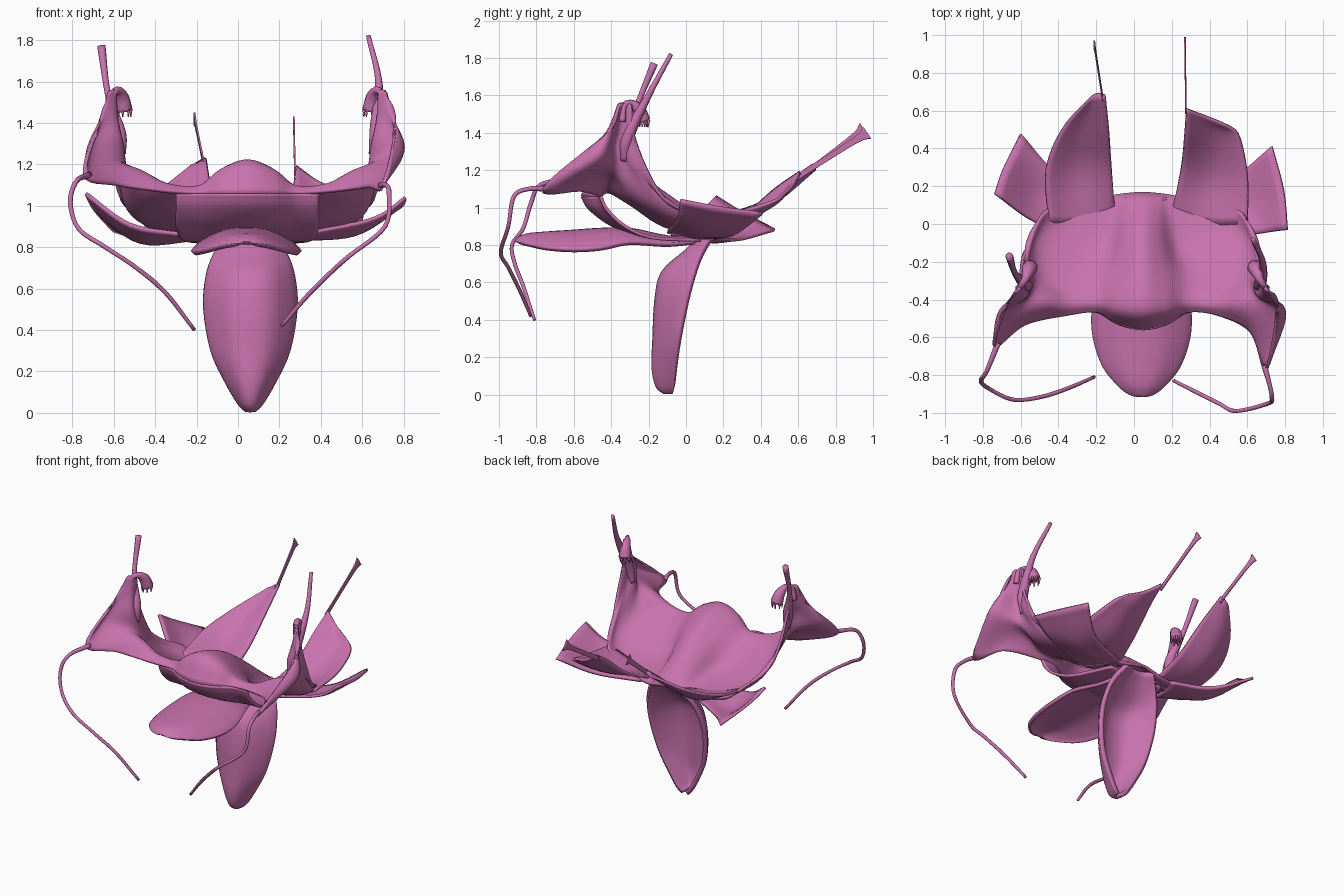
import bpy, math
from mathutils import Vector

pink = bpy.data.materials.new("petal_pink")
pink.diffuse_color = (0.58, 0.17, 0.42, 1)


def spline(pts, n):
    # Smooth interpolation through control points
    p = [Vector(q) for q in pts]
    p = [2 * p[0] - p[1]] + p + [2 * p[-1] - p[-2]]
    out = []
    for i in range(1, len(p) - 2):
        a, b, c, d = p[i - 1:i + 3]
        for k in range(n):
            t = k / n
            out.append(0.5 * (2 * b + (c - a) * t + (2 * a - 5 * b + 4 * c - d) * t * t
                              + (3 * b - a - 3 * c + d) * t ** 3))
    return out + [p[-2]]


def finish(name, verts, faces):
    me = bpy.data.meshes.new(name)
    me.from_pydata([tuple(v) for v in verts], [], faces)
    me.materials.append(pink)
    ob = bpy.data.objects.new(name, me)
    bpy.context.collection.objects.link(ob)
    for f in me.polygons:
        f.use_smooth = True
    return ob


def sheet(name, rows, thick=0.018, n=6):
    # Curved petal surface through a small grid of control points
    rows = [spline(r, n) for r in rows]
    cols = [spline(c, n) for c in zip(*rows)]
    h, w = len(cols), len(cols[0])
    faces = [(i * w + j, i * w + j + 1, (i + 1) * w + j + 1, (i + 1) * w + j)
             for i in range(h - 1) for j in range(w - 1)]
    ob = finish(name, [v for c in cols for v in c], faces)
    sol = ob.modifiers.new("thickness", 'SOLIDIFY')
    sol.thickness = thick
    sol.offset = 0
    return ob


def tube(name, pts, radii, n=6, sides=8):
    # Round stalk along a smooth path
    path = spline(pts, n)
    rad = [v.x for v in spline([(r, 0, 0) for r in radii], n)]
    verts, faces = [], []
    for i, p in enumerate(path):
        t = (path[min(i + 1, len(path) - 1)] - path[max(i - 1, 0)]).normalized()
        u = t.cross(Vector((0.9, 0.3, 0.1))).normalized()
        v = t.cross(u)
        for k in range(sides):
            a = 2 * math.pi * k / sides
            verts.append(p + (u * math.cos(a) + v * math.sin(a)) * rad[i])
    for i in range(len(path) - 1):
        for k in range(sides):
            m = (k + 1) % sides
            faces.append((i * sides + k, i * sides + m, (i + 1) * sides + m, (i + 1) * sides + k))
    faces += [tuple(range(sides))[::-1], tuple(range(len(verts) - sides, len(verts)))]
    return finish(name, verts, faces)


def flip(p):
    return (.09 - p[0], p[1], p[2])


# Domed hood and both horned wings as one continuous surface
half = [
    [(-.625, -.36, 1.55), (-.615, -.35, 1.56), (-.60, -.33, 1.56), (-.595, -.31, 1.56), (-.60, -.29, 1.55)],
    [(-.67, -.42, 1.40), (-.65, -.40, 1.43), (-.595, -.36, 1.43), (-.59, -.31, 1.42), (-.60, -.27, 1.36)],
    [(-.74, -.65, 1.15), (-.70, -.47, 1.26), (-.57, -.38, 1.31), (-.58, -.28, 1.23), (-.575, -.12, 1.05)],
    [(-.58, -.53, 1.10), (-.48, -.42, 1.17), (-.51, -.30, 1.09), (-.53, -.10, .99), (-.48, .06, .95)],
    [(-.35, -.48, 1.07), (-.34, -.42, 1.10), (-.36, -.32, 1.04), (-.38, -.10, .92), (-.36, .10, .86)],
    [(-.19, -.465, 1.06), (-.19, -.41, 1.09), (-.19, -.29, 1.03), (-.15, -.12, .91), (-.12, .15, .84)],
    [(-.09, -.52, 1.06), (-.08, -.44, 1.17), (-.06, -.27, 1.12), (-.04, -.06, .99), (-.03, .16, .85)]]
centre = [(.045, -.555, 1.06), (.045, -.46, 1.21), (.045, -.27, 1.17), (.045, -.05, 1.03), (.045, .165, .86)]
right = [[flip(p) for p in r] for r in half]
right[2][0] = (.70, -.77, 1.10)
right[3][0] = (.62, -.57, 1.09)
sheet("hood_and_wings", half + [centre] + right[::-1])

# Underside closing the hood down to the petal base
under = []
for x, f in ((-.30, -.1), (-.19, 0), (-.08, .7), (.05, 1), (.17, .7), (.28, 0), (.39, -.1)):
    under.append([(x, -.465 - .09 * f, 1.06), (x, -.43 - .08 * f, .99), (x, -.33 - .05 * f, .90),
                  (.05 + .9 * (x - .05), -.18, .84), (.05 + .6 * (x - .05), .08, .825)])
sheet("hood_underside", under)

# Rear petals with flat ribbon tails
sheet("left_rear_petal", [
    [(-.45, 0, .91), (-.30, 0, .86), (-.10, .06, .84)],
    [(-.465, .28, .98), (-.30, .28, .91), (-.12, .30, .95)],
    [(-.38, .50, 1.07), (-.27, .49, 1.04), (-.135, .50, 1.1)],
    [(-.23, .67, 1.19), (-.19, .69, 1.21), (-.155, .68, 1.23)]])
sheet("right_rear_petal", [
    [(.60, 0, .94), (.40, 0, .87), (.20, .06, .84)],
    [(.60, .25, .97), (.42, .25, .90), (.25, .30, .95)],
    [(.56, .46, 1.03), (.42, .47, 1.02), (.27, .48, 1.1)],
    [(.50, .52, 1.07), (.38, .57, 1.12), (.28, .61, 1.19)]])
for side, a, b in (("left", (-.165, .66, 1.20), (-.21, .95, 1.42)),
                   ("right", (.275, .59, 1.16), (.27, .97, 1.40))):
    rows = []
    for t, w in ((0, .016), (.3, .014), (.85, .018), (1, .038)):
        p = Vector(a).lerp(Vector(b), t)
        d = Vector((0, -.55, .83)) * w
        rows.append([p - d, p + d])
    sheet(side + "_ribbon_tail", rows, .008)

# Outer side petals
sheet("left_side_petal", [
    [(-.25, -.08, .86), (-.22, .05, .84), (-.18, .15, .84)],
    [(-.52, .01, .91), (-.48, .15, .83), (-.42, .28, .83)],
    [(-.735, .16, 1.06), (-.69, .29, .98), (-.60, .475, .88)]])
sheet("right_side_petal", [
    [(.35, -.10, .87), (.30, .05, .84), (.25, .15, .84)],
    [(.66, -.05, .94), (.58, .10, .87), (.54, .26, .86)],
    [(.81, -.03, 1.04), (.79, .18, 1.0), (.73, .41, .97)]])


# Cupped petals: rows of station, half width, centre and rim depth
def cup(name, cx, stations, vertical, thick):
    rows = []
    for s, hw, c, r in stations:
        row = []
        for k in (-1, -.85, -.45, 0, .45, .85, 1):
            depth = c + (r - c) * abs(k) ** 2.5
            x = cx + hw * k
            row.append((x, depth, s) if vertical else (x, s, depth))
        rows.append(row)
    return sheet(name, rows, thick, 4)


cup("hanging_petal", .06, [
    (.86, .10, .10, .15), (.76, .17, .0, .09), (.65, .205, -.12, .05), (.50, .215, -.155, .01),
    (.30, .18, -.165, -.03), (.15, .11, -.17, -.05), (.05, .05, -.15, -.06),
    (.015, .015, -.11, -.07)], True, .03)
cup("front_tongue", .04, [
    (.08, .10, .83, .82), (-.10, .15, .84, .80), (-.30, .22, .88, .81), (-.45, .255, .88, .78),
    (-.60, .25, .87, .77), (-.75, .20, .86, .78), (-.85, .12, .85, .80),
    (-.895, .06, .83, .81), (-.905, .01, .82, .82)], False, .025)

# Long drooping tendrils
thin = [.016, .012, .012, .011, .011, .011, .011, .009]
tube("left_tendril", [(-.72, -.63, 1.15), (-.78, -.78, 1.12), (-.81, -.83, 1.02), (-.77, -.87, .89),
                      (-.64, -.93, .80), (-.49, -.915, .70), (-.35, -.87, .58), (-.21, -.81, .40)], thin)
tube("right_tendril", [(.69, -.75, 1.10), (.715, -.84, 1.10), (.73, -.92, 1.06), (.71, -.95, .90),
                       (.54, -.99, .76), (.45, -.95, .68), (.33, -.89, .56), (.21, -.83, .42)], thin)

# Upright stalks, swelling into pouches inside each horn
tube("left_stalk", [(-.56, -.33, 1.25), (-.575, -.32, 1.36), (-.63, -.26, 1.55), (-.66, -.17, 1.77)],
     [.02, .034, .016, .021])
tube("right_stalk", [(.65, -.33, 1.25), (.67, -.31, 1.38), (.68, -.20, 1.60), (.63, -.08, 1.82)],
     [.02, .034, .018, .012])

# Curled hooks with brush fringes
hook = [(-.61, -.34, 1.46), (-.60, -.33, 1.545), (-.575, -.29, 1.555), (-.56, -.25, 1.52), (-.55, -.23, 1.465)]
for side, fn in (("left", lambda p: p), ("right", flip)):
    tube(side + "_hook", [fn(p) for p in hook], [.02, .016, .022, .035, .042])
    for k in range(7):
        a = 2 * math.pi * k / 7
        x, y = -.55 + .032 * math.cos(a), -.23 + .032 * math.sin(a)
        tube(side + "_brush_hair", [fn((x, y, 1.47)), fn((x, y - .005, 1.43))], [.009, .003], 2, 5)
